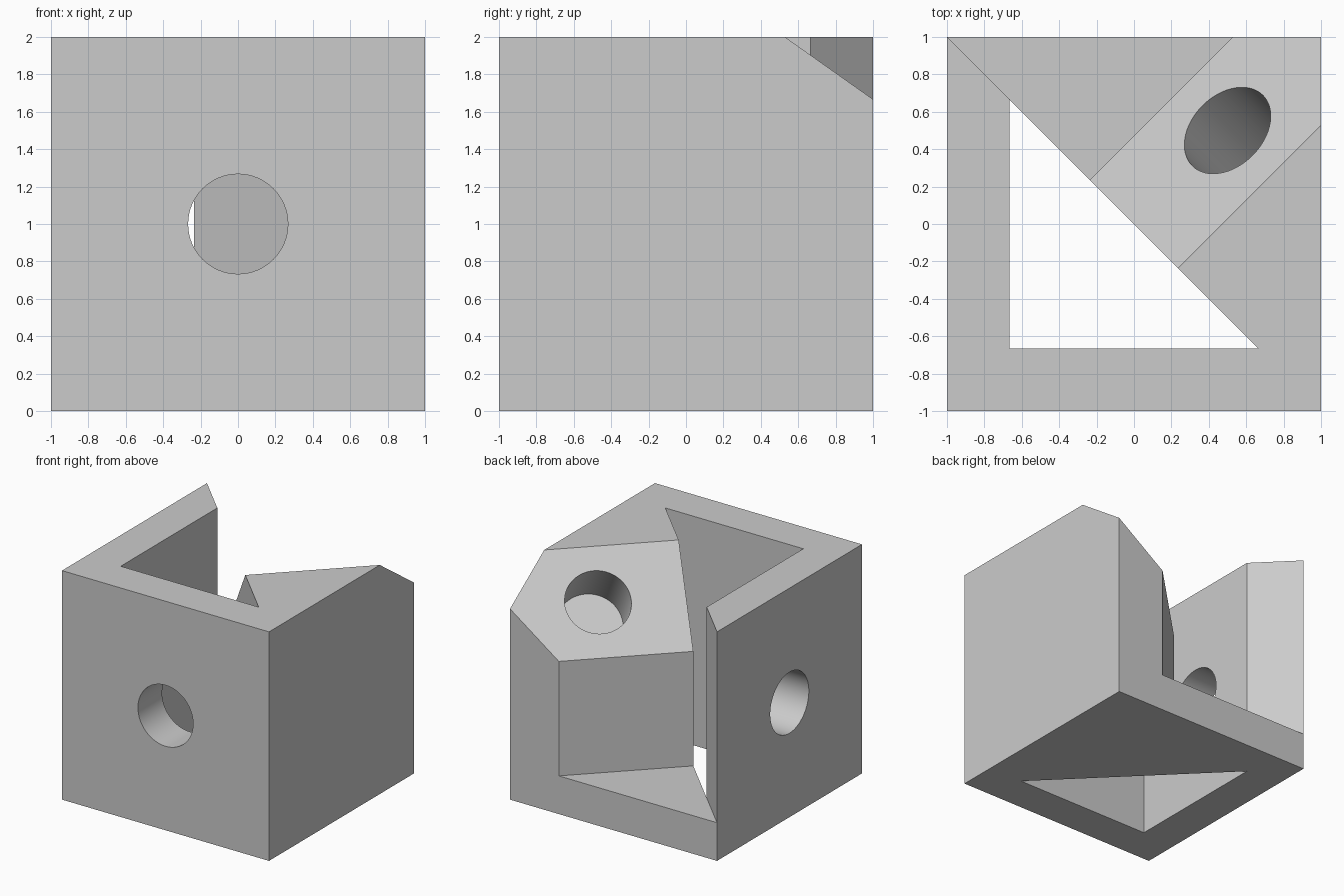
import bpy, bmesh
from math import sqrt
from mathutils import Vector, Matrix

cube = bpy.data.objects.get("Cube")
if cube:
    bpy.data.objects.remove(cube, do_unlink=True)

THIRD = 1 / 3
WALL = 1 - THIRD          # inner face of the walls
HOLE_RADIUS = 0.8 * THIRD

grey = bpy.data.materials.new("light grey")
grey.use_nodes = True
grey.diffuse_color = (0.6, 0.6, 0.6, 1)
grey.node_tree.nodes["Principled BSDF"].inputs["Base Color"].default_value = grey.diffuse_color


def make_object(name, bm):
    bmesh.ops.recalc_face_normals(bm, faces=bm.faces)
    mesh = bpy.data.meshes.new(name)
    bm.to_mesh(mesh)
    bm.free()
    mesh.materials.append(grey)
    obj = bpy.data.objects.new(name, mesh)
    bpy.context.collection.objects.link(obj)
    return obj


def prism(name, outline, place, start, end):
    """Extrude a 2D outline from start to end, placed in space by a function."""
    bm = bmesh.new()
    rings = [[bm.verts.new(place(u, v, w)) for u, v in outline] for w in (start, end)]
    for ring in rings:
        bm.faces.new(ring)
    for i in range(len(outline)):
        bm.faces.new((rings[0][i - 1], rings[0][i], rings[1][i], rings[1][i - 1]))
    return make_object(name, bm)


def bore(name, start, end):
    """Round cutter between two points."""
    axis = end - start
    turn = axis.to_track_quat('Z', 'Y').to_matrix().to_4x4()
    bm = bmesh.new()
    bmesh.ops.create_cone(bm, cap_ends=True, segments=64, radius1=HOLE_RADIUS,
                          radius2=HOLE_RADIUS, depth=axis.length,
                          matrix=Matrix.Translation((start + end) / 2) @ turn)
    return make_object(name, bm)


def upright(x, y, z):
    return (x, y, z)


def along_diagonal(t, z, s):
    return ((s + t) / sqrt(2), (s - t) / sqrt(2), z)


# Solid cube
body = prism("corner_block", [(-1, -1), (1, -1), (1, 1), (-1, 1)], upright, 0, 2)

# Triangular well behind the two walls
well = prism("well_cutter", [(-WALL, -WALL), (WALL, -WALL), (-WALL, WALL)], upright, -1, 3)

# Notch with floor, upright side and sloped ramp, running along the diagonal
notch_profile = [(-2, THIRD), (-THIRD, THIRD), (-THIRD, 4 * THIRD),
                 (THIRD, 2), (THIRD + 1, 3), (-2, 3)]
notch = prism("notch_cutter", notch_profile, along_diagonal, 0, 2)

# Holes through the two walls and a blind hole square to the ramp
front_hole = bore("front_hole_cutter", Vector((0, -1.2, 1)), Vector((0, -0.6, 1)))
side_hole = bore("side_hole_cutter", Vector((-1.2, 0, 1)), Vector((-0.6, 0, 1)))
ramp_centre = Vector((0.5, 0.5, 5 * THIRD))
ramp_normal = Vector((-1, 1, sqrt(2))).normalized()
ramp_hole = bore("ramp_hole_cutter", ramp_centre - ramp_normal * 2 * HOLE_RADIUS,
                 ramp_centre + ramp_normal * 0.3)

# Cut everything, then drop the cutters
bpy.ops.object.select_all(action='DESELECT')
bpy.context.view_layer.objects.active = body
body.select_set(True)
for cutter in (well, notch, front_hole, side_hole, ramp_hole):
    cutter.hide_render = True
    mod = body.modifiers.new(cutter.name, 'BOOLEAN')
    mod.operation = 'DIFFERENCE'
    mod.solver = 'EXACT'
    mod.object = cutter
    bpy.ops.object.modifier_apply(modifier=mod.name)
    bpy.data.objects.remove(cutter, do_unlink=True)

bpy.ops.object.shade_smooth_by_angle()
